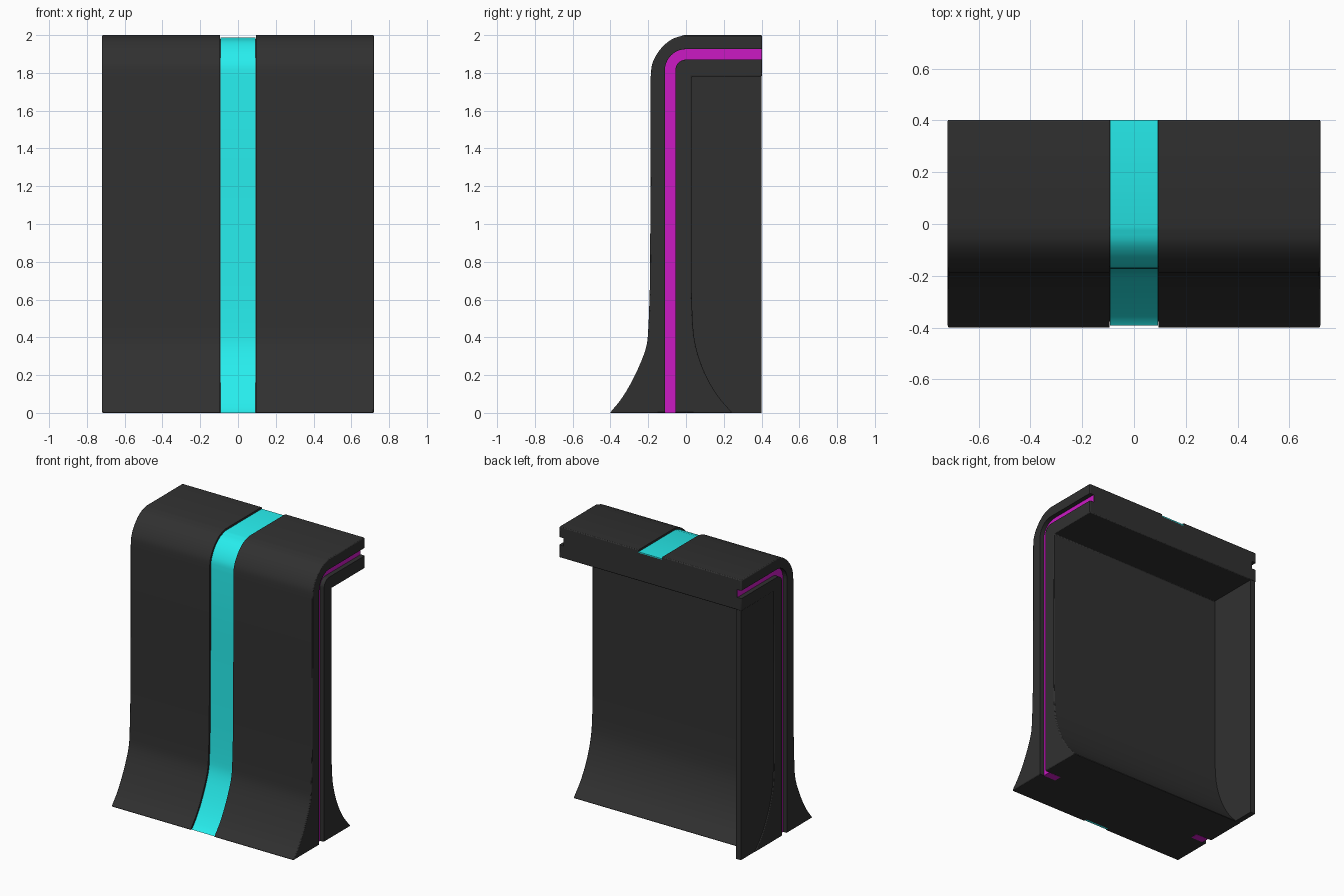
import bpy, bmesh, math
from mathutils import Vector

if "Cube" in bpy.data.objects:
    bpy.data.objects.remove(bpy.data.objects["Cube"])

HALF_X, BACK = 0.72, 0.4025


def arc(cy, cz, r, a0, a1, n):
    return [(cy + r * math.cos(math.radians(a0 + (a1 - a0) * i / n)),
             cz + r * math.sin(math.radians(a0 + (a1 - a0) * i / n))) for i in range(n + 1)]


def smooth_path(pts, steps=4):
    """Catmull-Rom curve through the points."""
    p = [Vector(q) for q in pts]
    p = [2 * p[0] - p[1]] + p + [2 * p[-1] - p[-2]]
    out = []
    for i in range(1, len(p) - 2):
        a, b, c, d = p[i - 1:i + 3]
        for k in range(steps):
            t = k / steps
            v = 0.5 * (2 * b + (c - a) * t + (2 * a - 5 * b + 4 * c - d) * t * t
                       + (3 * b - a - 3 * c + d) * t ** 3)
            out.append(tuple(v))
    return out + [tuple(p[-2])]


def inset(path, d):
    """Shift a path sideways, to the right of its travel direction."""
    out = []
    for i, q in enumerate(path):
        a, b = Vector(path[max(i - 1, 0)]), Vector(path[min(i + 1, len(path) - 1)])
        t = (b - a).normalized()
        out.append((q[0] + t.y * d, q[1] - t.x * d))
    return out


def prism(name, yz, x0, x1, color=None):
    """Extrude a closed y-z outline along x."""
    bm = bmesh.new()
    face = bm.faces.new([bm.verts.new((x0, y, z)) for y, z in yz])
    ext = bmesh.ops.extrude_face_region(bm, geom=[face])
    bmesh.ops.translate(bm, vec=(x1 - x0, 0, 0),
                        verts=[v for v in ext['geom'] if isinstance(v, bmesh.types.BMVert)])
    bmesh.ops.recalc_face_normals(bm, faces=bm.faces)
    me = bpy.data.meshes.new(name)
    bm.to_mesh(me)
    bm.free()
    ob = bpy.data.objects.new(name, me)
    bpy.context.collection.objects.link(ob)
    mat = bpy.data.materials.get(name) or bpy.data.materials.new(name)
    mat.diffuse_color = (*(color or (0.03, 0.03, 0.03)), 1)
    mat.use_nodes = True
    mat.node_tree.nodes["Principled BSDF"].inputs["Base Color"].default_value = mat.diffuse_color
    me.materials.append(mat)
    return ob


def smooth(ob):
    bpy.ops.object.select_all(action='DESELECT')
    ob.select_set(True)
    bpy.context.view_layer.objects.active = ob
    bpy.ops.object.shade_smooth_by_angle(angle=math.radians(30))


def cut(ob, cutter):
    m = ob.modifiers.new("cut", 'BOOLEAN')
    m.object, m.operation, m.solver = cutter, 'DIFFERENCE', 'EXACT'
    cutter.hide_render = True
    cutter.hide_viewport = True


# Side profiles of the shell: flared foot, upright, rounded shoulder
outer = smooth_path([(-0.4025, 0), (-0.335, 0.085), (-0.27, 0.2), (-0.213, 0.34),
                     (-0.199, 0.46), (-0.191, 0.68)])
outer += [(-0.187, 1.3)]
outer += smooth_path([(-0.187, 1.78), (-0.178, 1.85), (-0.14, 1.92), (-0.08, 1.975), (-0.01, 2.0)])
outer += [(BACK, 2.0)]
inner = [(0.03, 1.78), (0.03, 1.2)]
inner += smooth_path([(0.03, 0.65), (0.037, 0.46), (0.055, 0.34), (0.1, 0.21),
                      (0.165, 0.095), (0.245, 0)])

# Shell
shell = prism("shell", outer + [(BACK, 1.78)] + inner, -HALF_X, HALF_X)
bev = shell.modifiers.new("soft_edges", 'BEVEL')
bev.width, bev.segments = 0.006, 2
bev.limit_method, bev.angle_limit = 'ANGLE', math.radians(50)

# Recessed front stripe running over the top
low = inset(outer, 0.013)
deep = inset(outer, 0.025)
for path in (low, deep):
    path[0] = (path[0][0], 0)
    path[-1] = (BACK, path[-1][1])
stripe = prism("center_stripe", low + deep[::-1], -0.093, 0.093, (0.02, 0.85, 0.85))
above = inset(outer, -0.05)
floor = inset(outer, 0.02)
groove_outline = ([(floor[0][0] + 0.02, -0.05)] + floor + [(BACK + 0.05, floor[-1][1])]
                  + [(BACK + 0.05, 2.05)] + above[::-1] + [(-0.47, -0.05)])
cut(shell, prism("stripe_cutter", groove_outline, -0.094, 0.094))

# Side grooves with glowing strips at the bottom
def band(y_end, z_end, grow=0.0):
    return ([(-0.112 - grow, z_end)] + arc(0, 1.814, 0.112 + grow, 180, 90, 10)
            + [(y_end, 1.926 + grow), (y_end, 1.87 - grow)]
            + arc(0, 1.814, 0.056 - grow, 90, 180, 10) + [(-0.056 + grow, z_end)])


for side, s in (("right", 1), ("left", -1)):
    cut(shell, prism(side + "_groove_cutter", band(BACK + 0.05, -0.05), s * 0.685, s * 0.78))
    smooth(prism(side + "_light_strip", band(BACK - 0.003, -0.001, -0.0005),
                 s * 0.59, s * 0.688, (0.6, 0.01, 0.55)))

# Closing panel on the left end only
panel = prism("left_panel", [(BACK - 0.002, 1.785)] + [(y - 0.004, z) for y, z in inner]
              + [(BACK - 0.002, 0)], -0.714, -0.675)

for ob in (shell, stripe, panel):
    smooth(ob)
